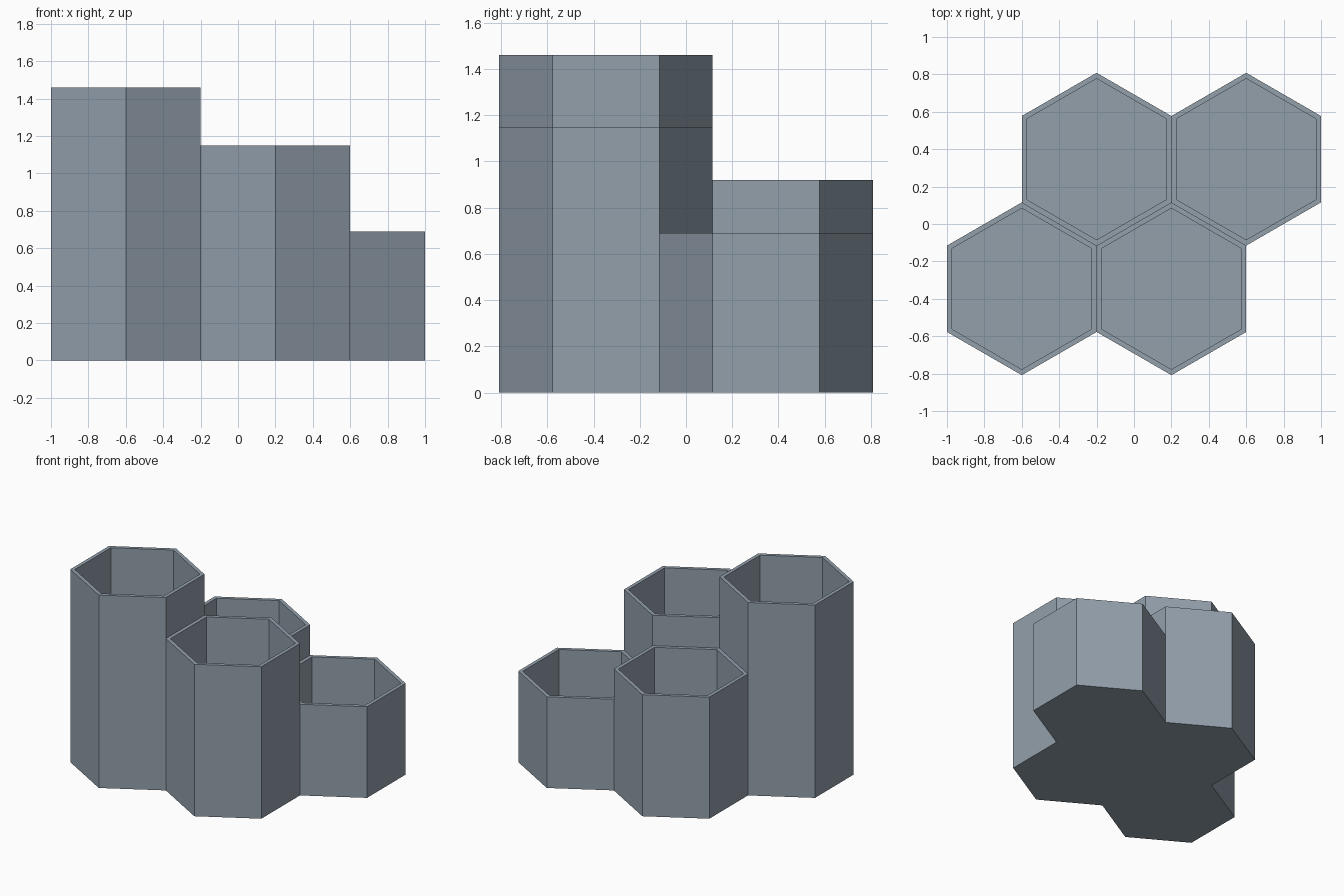
import bpy, bmesh, math
from mathutils import Matrix

if "Cube" in bpy.data.objects:
    bpy.data.objects.remove(bpy.data.objects["Cube"], do_unlink=True)

APOTHEM = 0.4
RADIUS = APOTHEM / math.cos(math.pi / 6)
WALL = 0.027
FLOOR = 0.03
ROW_Y = RADIUS * 0.75

# Single slate grey material
slate = bpy.data.materials.new("slate_grey")
slate.use_nodes = True
colour = (0.29, 0.35, 0.41, 1)
slate.diffuse_color = colour
slate.node_tree.nodes["Principled BSDF"].inputs["Base Color"].default_value = colour


def hex_cup(name, x, y, height):
    """Open hexagonal cup with a corner pointing along y."""
    bm = bmesh.new()
    place = Matrix.Translation((0, 0, height / 2)) @ Matrix.Rotation(math.pi / 6, 4, "Z")
    bmesh.ops.create_cone(bm, cap_ends=True, segments=6, radius1=RADIUS,
                          radius2=RADIUS, depth=height, matrix=place)
    # Align a corner with the y axis whatever the starting angle
    corner = bm.verts[:][0].co
    turn = math.pi / 2 - math.atan2(corner.y, corner.x)
    bmesh.ops.rotate(bm, verts=bm.verts, matrix=Matrix.Rotation(turn, 3, "Z"))
    # Rim and hollow
    bm.normal_update()
    top = max(bm.faces, key=lambda f: f.calc_center_median().z)
    bmesh.ops.inset_region(bm, faces=[top], thickness=WALL, use_even_offset=True)
    well = bmesh.ops.extrude_discrete_faces(bm, faces=[top])["faces"][0]
    bmesh.ops.translate(bm, verts=well.verts, vec=(0, 0, FLOOR - height))
    bmesh.ops.recalc_face_normals(bm, faces=bm.faces)

    mesh = bpy.data.meshes.new(name)
    bm.to_mesh(mesh)
    bm.free()
    mesh.materials.append(slate)
    cup = bpy.data.objects.new(name, mesh)
    cup.location = (x, y, 0)
    bpy.context.collection.objects.link(cup)


# Two staggered rows of cups
hex_cup("front_right_cup", -0.6, -ROW_Y, 1.46)
hex_cup("front_left_cup", 0.2, -ROW_Y, 1.15)
hex_cup("back_right_cup", -0.2, ROW_Y, 0.92)
hex_cup("back_left_cup", 0.6, ROW_Y, 0.69)
